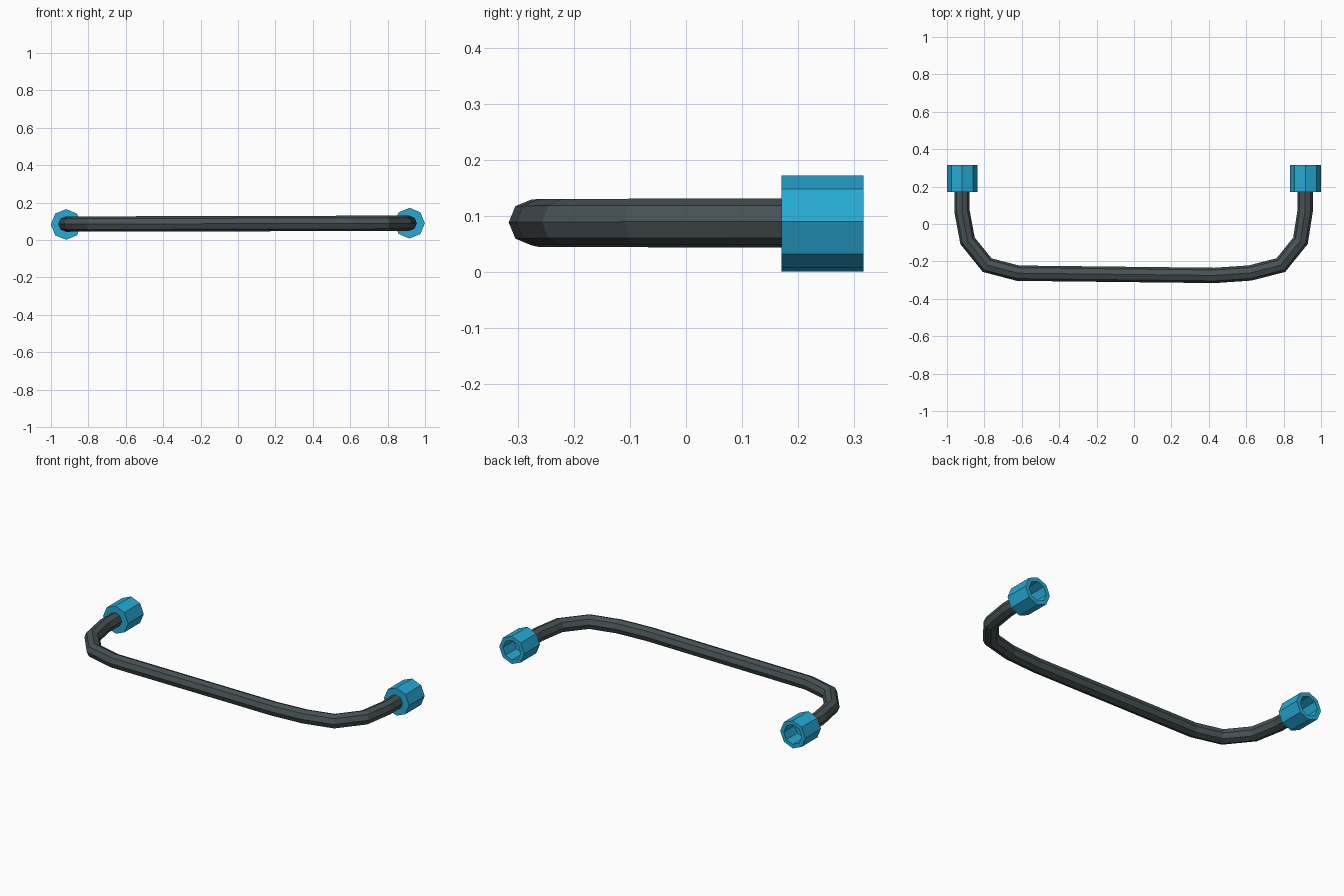
import bpy, bmesh, math
from mathutils import Vector

if "Cube" in bpy.data.objects:
    bpy.data.objects.remove(bpy.data.objects["Cube"])

def material(name, col):
    m = bpy.data.materials.new(name)
    m.diffuse_color = (*col, 1)
    m.use_nodes = True
    m.node_tree.nodes["Principled BSDF"].inputs["Base Color"].default_value = m.diffuse_color
    return m

GREY = material("dark grey", (0.062, 0.082, 0.09))
BLUE = material("bright blue", (0.02, 0.40, 0.66))
SIDES = 8

def skin(name, rings, mat):
    """Join successive rings of points and cap both ends."""
    bm = bmesh.new()
    vs = [[bm.verts.new(p) for p in r] for r in rings]
    for a, b in zip(vs, vs[1:]):
        for i in range(SIDES):
            j = (i + 1) % SIDES
            bm.faces.new((a[i], a[j], b[j], b[i]))
    bm.faces.new(vs[0])
    bm.faces.new(vs[-1])
    bmesh.ops.recalc_face_normals(bm, faces=bm.faces)
    me = bpy.data.meshes.new(name)
    bm.to_mesh(me)
    bm.free()
    me.materials.append(mat)
    ob = bpy.data.objects.new(name, me)
    bpy.context.collection.objects.link(ob)

def ring(c, side, r, stretch=1):
    pts = []
    for i in range(SIDES):
        a = 2 * math.pi * i / SIDES
        pts.append(c + side * (r * stretch * math.cos(a)) + Vector((0, 0, r * math.sin(a))))
    return pts

# Bent tube: octagon swept along a flat path with mitred corners
path = [(-0.92, 0.175), (-0.92, 0.07), (-0.89, -0.09), (-0.785, -0.22), (-0.62, -0.263),
        (0.43, -0.275), (0.62, -0.262), (0.785, -0.22), (0.89, -0.09), (0.915, 0.07), (0.915, 0.175)]
pts = [Vector((x, y, 0.0873 + 0.0025 * x)) for x, y in path]
rings = []
for i, p in enumerate(pts):
    d1 = (p - pts[max(i - 1, 0)]) if i else pts[1] - p
    d2 = (pts[i + 1] - p) if i < len(pts) - 1 else d1
    d1, d2 = (Vector((d.x, d.y, 0)).normalized() for d in (d1, d2))
    t = (d1 + d2).normalized()
    rings.append(ring(p, Vector((t.y, -t.x, 0)), 0.041, 1 / t.dot(d1)))
skin("handle_tube", rings, GREY)

# Octagonal end sockets, open at the back
for name, x, z in (("left_socket", -0.919, 0.083), ("right_socket", 0.917, 0.090)):
    prof = [(0.17, 0.082), (0.316, 0.082), (0.316, 0.058), (0.215, 0.058)]
    skin(name, [ring(Vector((x, y, z)), Vector((1, 0, 0)), r) for y, r in prof], BLUE)
